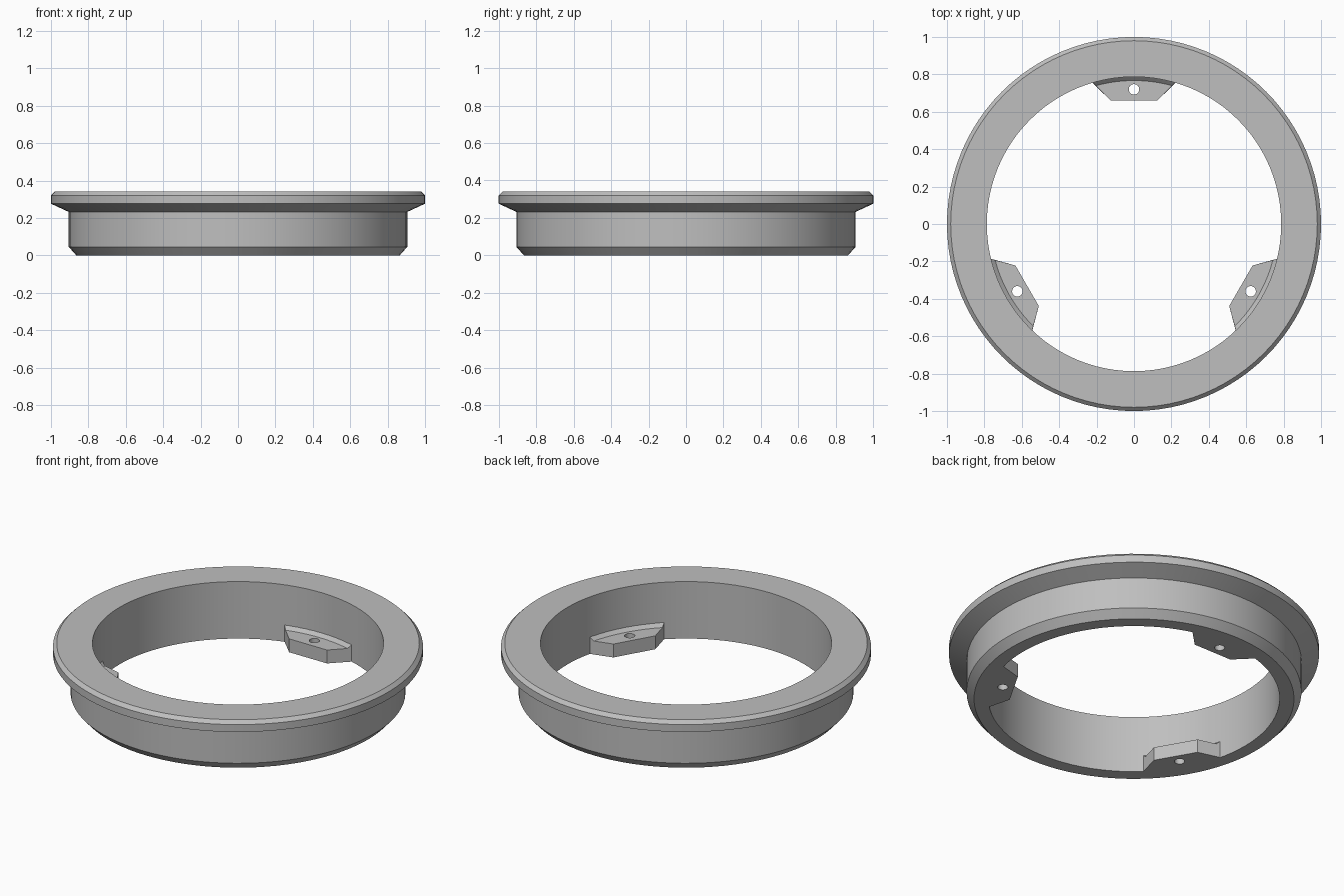
import bpy, bmesh
from math import sin, cos, tau, radians, asin

if "Cube" in bpy.data.objects:
    bpy.data.objects.remove(bpy.data.objects["Cube"])

# Plain grey material
grey = bpy.data.materials.new("grey")
grey.use_nodes = True
colour = (0.52, 0.52, 0.52, 1)
grey.diffuse_color = colour
grey.node_tree.nodes["Principled BSDF"].inputs["Base Color"].default_value = colour

BORE = 0.787
SEGMENTS = 96


def add_object(name, bm):
    bmesh.ops.recalc_face_normals(bm, faces=bm.faces)
    mesh = bpy.data.meshes.new(name)
    bm.to_mesh(mesh)
    bm.free()
    mesh.materials.append(grey)
    obj = bpy.data.objects.new(name, mesh)
    bpy.context.collection.objects.link(obj)
    return obj


def activate(obj):
    bpy.ops.object.select_all(action="DESELECT")
    obj.select_set(True)
    bpy.context.view_layer.objects.active = obj


def smooth(obj):
    activate(obj)
    bpy.ops.object.shade_smooth_by_angle(angle=radians(20))


# Flanged ring: closed profile (radius, height) revolved about z
profile = [(BORE, 0), (0.865, 0), (0.905, 0.045), (0.905, 0.232),
           (1.0, 0.276), (1.0, 0.32), (0.98, 0.34), (BORE, 0.34)]
bm = bmesh.new()
rings = [[bm.verts.new((r * cos(tau * i / SEGMENTS), r * sin(tau * i / SEGMENTS), z))
          for r, z in profile] for i in range(SEGMENTS)]
for i, ring in enumerate(rings):
    after = rings[(i + 1) % SEGMENTS]
    for j in range(len(profile)):
        k = (j + 1) % len(profile)
        bm.faces.new((ring[j], after[j], after[k], ring[k]))
smooth(add_object("flanged_ring", bm))


# Mounting tab: trapezoid plate with a chamfered fillet along the bore
def arc(bm, radius, half_width, z, steps=12):
    end = asin(half_width / radius)
    angles = [end * (2 * i / steps - 1) for i in range(steps + 1)]
    return [bm.verts.new((radius * sin(a), radius * cos(a), z)) for a in angles]


PLATE = 0.08
bm = bmesh.new()
low_wall = arc(bm, BORE + 0.001, 0.222, 0)
high_wall = arc(bm, BORE + 0.001, 0.222, PLATE + 0.021)
inner = arc(bm, 0.767, 0.204, PLATE)
low_front = [bm.verts.new((x, 0.66, 0)) for x in (0.125, -0.125)]
high_front = [bm.verts.new((x, 0.66, PLATE)) for x in (0.125, -0.125)]
bm.faces.new(low_wall + low_front)
bm.faces.new(inner + high_front)
bm.faces.new(low_front + high_front[::-1])
for a, b in ((low_wall, high_wall), (high_wall, inner)):
    for i in range(len(a) - 1):
        bm.faces.new((a[i], a[i + 1], b[i + 1], b[i]))
for end, front in ((-1, 0), (0, 1)):
    bm.faces.new((low_wall[end], high_wall[end], inner[end],
                  high_front[front], low_front[front]))
tab = add_object("mounting_tab_back", bm)

# Screw hole through the tab
bpy.ops.mesh.primitive_cylinder_add(vertices=32, radius=0.028, depth=0.4,
                                    location=(0, 0.72, 0.04))
cutter = bpy.context.object
cutter.name = "hole_cutter"
cutter.hide_render = True
hole = tab.modifiers.new("screw_hole", "BOOLEAN")
hole.operation = "DIFFERENCE"
hole.solver = "EXACT"
hole.object = cutter
activate(tab)
bpy.ops.object.modifier_apply(modifier=hole.name)
bpy.data.objects.remove(cutter)
smooth(tab)

# Remaining tabs, a third of a turn apart
for name, turn in (("right", 1), ("left", 2)):
    copy = tab.copy()
    copy.data = tab.data.copy()
    copy.name = "mounting_tab_" + name
    copy.rotation_euler.z = turn * tau / 3
    bpy.context.collection.objects.link(copy)
